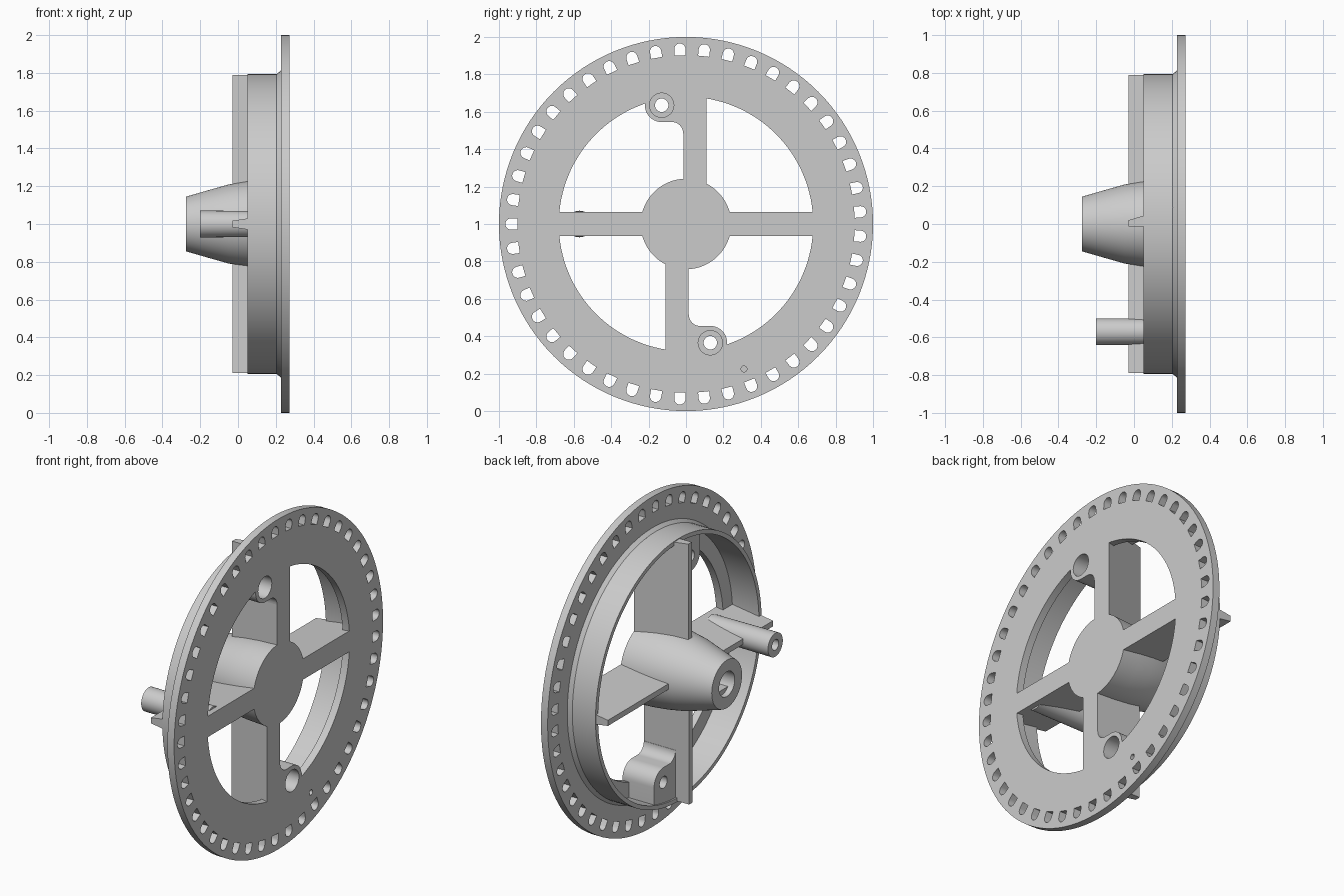
import bpy, bmesh, math
from mathutils import Matrix, Vector

if "Cube" in bpy.data.objects:
    bpy.data.objects.remove(bpy.data.objects["Cube"])

FRONT = 0.272      # outer face of the wheel
MOUNT = (-0.13, 0.635)   # screw boss centre (y, z from the axis)

grey = bpy.data.materials.new("plain_grey")
grey.use_nodes = True
grey.diffuse_color = (0.6, 0.6, 0.6, 1)
grey.node_tree.nodes["Principled BSDF"].inputs["Base Color"].default_value = (0.6, 0.6, 0.6, 1)


def finish(bm, name):
    """Turn a bmesh into a named object, with its axis raised to z = 1."""
    bmesh.ops.recalc_face_normals(bm, faces=bm.faces)
    mesh = bpy.data.meshes.new(name)
    bm.to_mesh(mesh)
    bm.free()
    mesh.materials.append(grey)
    obj = bpy.data.objects.new(name, mesh)
    obj.location.z = 1
    bpy.context.collection.objects.link(obj)
    return obj


def lathe(bm, profile, centre=(0, 0), closed=False, steps=64):
    """Spin (x, radius) points about an axis parallel to x."""
    rings = []
    for x, r in profile:
        ring = []
        for i in range(steps):
            a = math.tau * i / steps
            ring.append(bm.verts.new((x, centre[0] + r * math.cos(a), centre[1] + r * math.sin(a))))
        rings.append(ring)
    pairs = list(zip(rings, rings[1:]))
    if closed:
        pairs.append((rings[-1], rings[0]))
    else:
        bm.faces.new(rings[0])
        bm.faces.new(rings[-1])
    for a, b in pairs:
        for i in range(steps):
            j = (i + 1) % steps
            bm.faces.new((a[i], a[j], b[j], b[i]))


def prism(bm, outline, x0, x1, turn=0):
    """Extrude a (y, z) outline along x, turned about the wheel axis."""
    rot = Matrix.Rotation(turn, 3, 'X')
    low, high = [[bm.verts.new(rot @ Vector((x, y, z))) for y, z in outline] for x in (x0, x1)]
    bm.faces.new(low)
    bm.faces.new(high)
    n = len(outline)
    for i in range(n):
        j = (i + 1) % n
        bm.faces.new((low[i], low[j], high[j], high[i]))


def arc(cy, cz, r, start, end, n=10):
    angles = [math.radians(start + (end - start) * i / n) for i in range(n + 1)]
    return [(cy + r * math.cos(a), cz + r * math.sin(a)) for a in angles]


def cut(obj, cutter):
    """Subtract the cutter and bake the result."""
    mod = obj.modifiers.new("cut", 'BOOLEAN')
    mod.operation = 'DIFFERENCE'
    mod.solver = 'EXACT'
    mod.object = cutter
    bpy.context.view_layer.update()
    deps = bpy.context.evaluated_depsgraph_get()
    baked = bpy.data.meshes.new_from_object(obj.evaluated_get(deps))
    obj.modifiers.clear()
    obj.data = baked


parts = []

# Rim plate with the drum wall behind it
bm = bmesh.new()
lathe(bm, [(FRONT, 0.68), (FRONT, 1), (0.227, 1), (0.227, 0.812), (0.205, 0.795),
           (0.05, 0.795), (0.05, 0.77), (0.227, 0.77), (0.227, 0.68)], closed=True, steps=128)
rim = finish(bm, "rim_and_drum")
parts.append(rim)

# Ring of arched slots and a small blind hole
bm = bmesh.new()
slot = [(-0.03, 0.902), (0.03, 0.902)] + arc(0, 0.936, 0.03, 0, 180)
for k in range(45):
    prism(bm, slot, 0.1, 0.4, math.radians(90 + 8 * k))
lathe(bm, [(0.24, 0.016), (0.4, 0.016)], centre=(0.31, -0.775), steps=16)
slot_cutter = finish(bm, "slot_cutter")
slot_cutter.hide_render = True
cut(rim, slot_cutter)

# Stepped screw holes shared by the rim and bosses
bm = bmesh.new()
for s in (1, -1):
    lathe(bm, [(-0.1, 0.036), (0.12, 0.036), (0.12, 0.065), (0.4, 0.065)],
          centre=(s * MOUNT[0], s * MOUNT[1]), steps=32)
screw_cutter = finish(bm, "screw_cutter")
screw_cutter.hide_render = True
cut(rim, screw_cutter)

# Screw bosses blended into the upper and lower spokes
outline = ([(0.0, 0.485)] + arc(-0.075, 0.485, 0.06, 0, 90)
           + arc(MOUNT[0], MOUNT[1], 0.09, 270, 180)
           + [(-0.22, 0.745), (-0.11, 0.772), (0.0, 0.78)])
for name, turn in (("upper_boss", 0), ("lower_boss", math.pi)):
    bm = bmesh.new()
    prism(bm, outline, 0.06, FRONT, turn)
    boss = finish(bm, name)
    cut(boss, screw_cutter)
    parts.append(boss)

# Tapered hub with a blind bore and a flat in the bore
bm = bmesh.new()
lathe(bm, [(FRONT, 0.242), (0.15, 0.236), (0.05, 0.226), (-0.05, 0.209), (-0.16, 0.178),
           (-0.274, 0.145), (-0.274, 0.075), (0.0, 0.075)], steps=96)
parts.append(finish(bm, "hub"))
bm = bmesh.new()
prism(bm, arc(0, 0, 0.08, 215, 325), -0.24, 0.01)
parts.append(finish(bm, "bore_flat"))


# Wedge-shaped spokes: narrow at the back edge, wide at the face
def spoke(name, turn, back, face):
    bm = bmesh.new()
    rot = Matrix.Rotation(turn, 3, 'X')
    ends = []
    for r in (0.12, 0.79):
        section = [(-0.03, back[0]), (-0.03, back[1]), (FRONT, face[1]), (FRONT, face[0])]
        ends.append([bm.verts.new(rot @ Vector((x, t, r))) for x, t in section])
    a, b = ends
    bm.faces.new(a)
    bm.faces.new(b)
    for i in range(4):
        j = (i + 1) % 4
        bm.faces.new((a[i], a[j], b[j], b[i]))
    parts.append(finish(bm, name))


for name, turn in (("upper_spoke", 0), ("lower_spoke", math.pi)):
    spoke(name, turn, (-0.013, 0.02), (-0.013, 0.11))
for name, turn in (("front_spoke", math.pi / 2), ("back_spoke", -math.pi / 2)):
    spoke(name, turn, (-0.017, 0.017), (-0.063, 0.063))

# Crank post standing on the front spoke
bm = bmesh.new()
lathe(bm, [(0.23, 0.068), (-0.2, 0.071), (-0.2, 0.032), (-0.05, 0.032)], centre=(-0.57, 0), steps=48)
parts.append(finish(bm, "crank_post"))

for cutter in (slot_cutter, screw_cutter):
    bpy.data.objects.remove(cutter)

# Smooth round surfaces, keep the edges crisp
bpy.ops.object.select_all(action='DESELECT')
for obj in parts:
    obj.select_set(True)
bpy.context.view_layer.objects.active = rim
bpy.ops.object.shade_smooth_by_angle(angle=math.radians(30))
